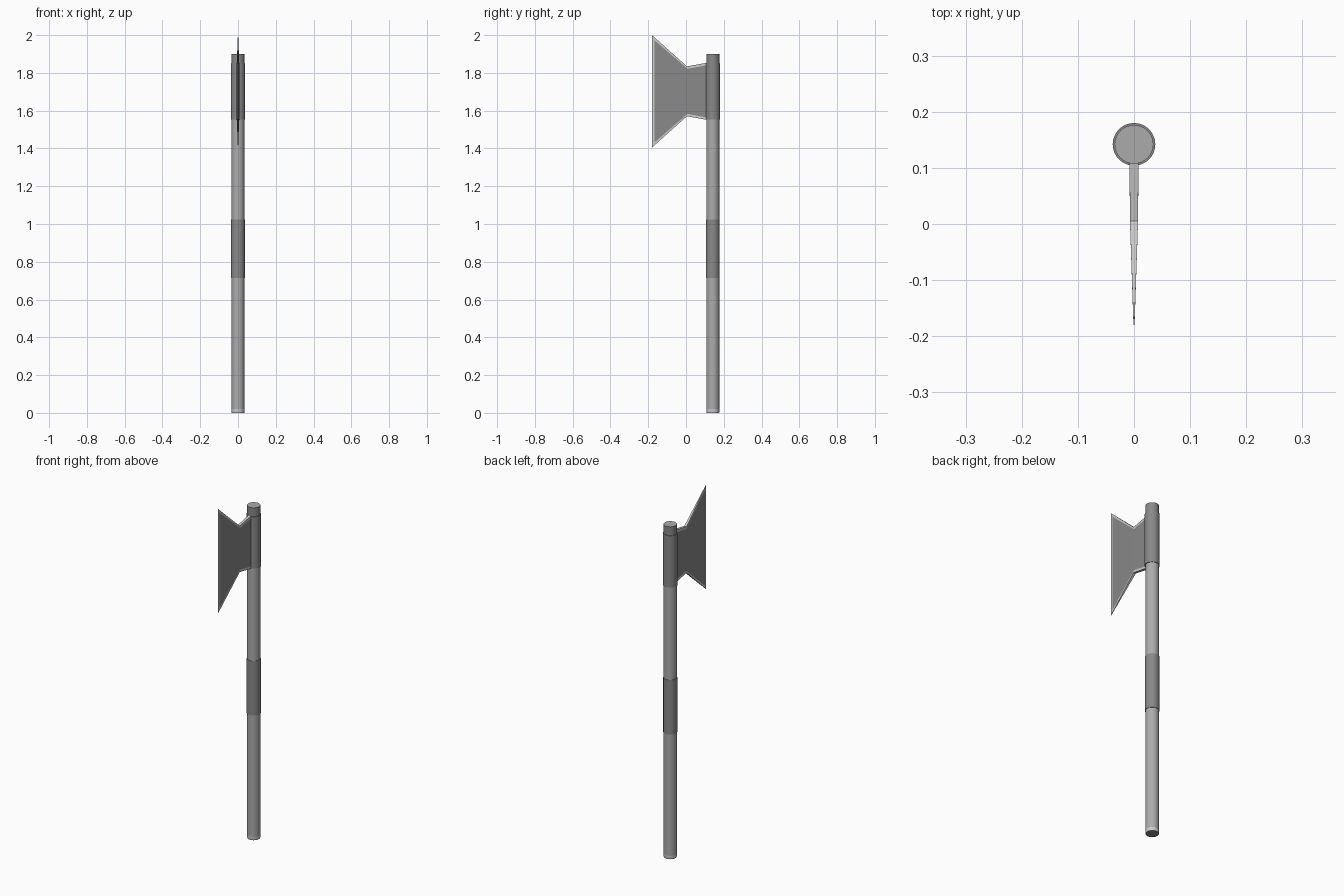
import bpy, bmesh, math

if "Cube" in bpy.data.objects:
    bpy.data.objects.remove(bpy.data.objects["Cube"])

AXIS_Y = 0.142   # centre line of the shaft
SIDES = 32


def grey(name, v):
    mat = bpy.data.materials.new(name)
    mat.diffuse_color = (v, v, v, 1)
    mat.use_nodes = True
    mat.node_tree.nodes["Principled BSDF"].inputs["Base Color"].default_value = mat.diffuse_color
    return mat


DARK = grey("dark_steel", 0.25)
WOOD = grey("mid_grey", 0.41)
BRIGHT = grey("bright_steel", 0.65)


def finish(name, bm, mats, smooth=False):
    bmesh.ops.recalc_face_normals(bm, faces=bm.faces)
    mesh = bpy.data.meshes.new(name)
    bm.to_mesh(mesh)
    bm.free()
    for m in mats:
        mesh.materials.append(m)
    obj = bpy.data.objects.new(name, mesh)
    bpy.context.collection.objects.link(obj)
    if smooth:
        bpy.context.view_layer.objects.active = obj
        obj.select_set(True)
        bpy.ops.object.shade_smooth_by_angle(angle=math.radians(30))
        obj.select_set(False)
    return obj


def lathe(name, profile, wall, end=None):
    """Closed round part from (radius, z) rings, bottom to top."""
    bm = bmesh.new()
    rings = []
    for r, z in profile:
        rings.append([bm.verts.new((r * math.cos(2 * math.pi * i / SIDES),
                                    AXIS_Y + r * math.sin(2 * math.pi * i / SIDES), z))
                      for i in range(SIDES)])
    for a, b in zip(rings, rings[1:]):
        for i in range(SIDES):
            j = (i + 1) % SIDES
            bm.faces.new((a[i], a[j], b[j], b[i]))
    for cap in (rings[0][::-1], rings[-1]):
        bm.faces.new(cap).material_index = 1
    return finish(name, bm, [wall, end or wall], True)


# Shaft with pale foot ring and dark tip, hand grip, head collar
lathe("foot_ring", [(0.0335, 0), (0.0345, 0.004), (0.0345, 0.02)], BRIGHT, DARK)
lathe("shaft", [(0.0345, 0.02), (0.0345, 1.84)], WOOD)
lathe("shaft_tip", [(0.0345, 1.84), (0.0345, 1.9)], DARK, WOOD)
lathe("grip", [(0.0365, 0.713), (0.0365, 1.025)], DARK)
lathe("collar", [(0.038, 1.554), (0.038, 1.85)], DARK)

# Blade: pale rim around a dark face; (y, half height, half thickness)
MID_Z = 1.7025
rim = [(0.115, 0.152, 0.008), (0.005, 0.132, 0.0072), (-0.18, 0.2975, 0.0008)]
face = [(0.115, 0.139, 0.008), (0.008, 0.119, 0.0073), (-0.168, 0.271, 0.0014)]


def loop(bm, outline, side):
    pts = [(y, h, t) for y, h, t in outline] + [(y, -h, t) for y, h, t in reversed(outline)]
    return [bm.verts.new((side * t, y, MID_Z + h)) for y, h, t in pts]


bm = bmesh.new()
loops = [loop(bm, o, s) for o, s in ((face, -1), (rim, -1), (rim, 1), (face, 1))]
for a, b in zip(loops, loops[1:]):
    for i in range(6):
        j = (i + 1) % 6
        bm.faces.new((a[i], a[j], b[j], b[i])).material_index = 1
for side in (loops[0], loops[3]):
    bm.faces.new((side[0], side[1], side[4], side[5]))
    bm.faces.new((side[1], side[2], side[3], side[4]))
finish("blade", bm, [DARK, BRIGHT])
